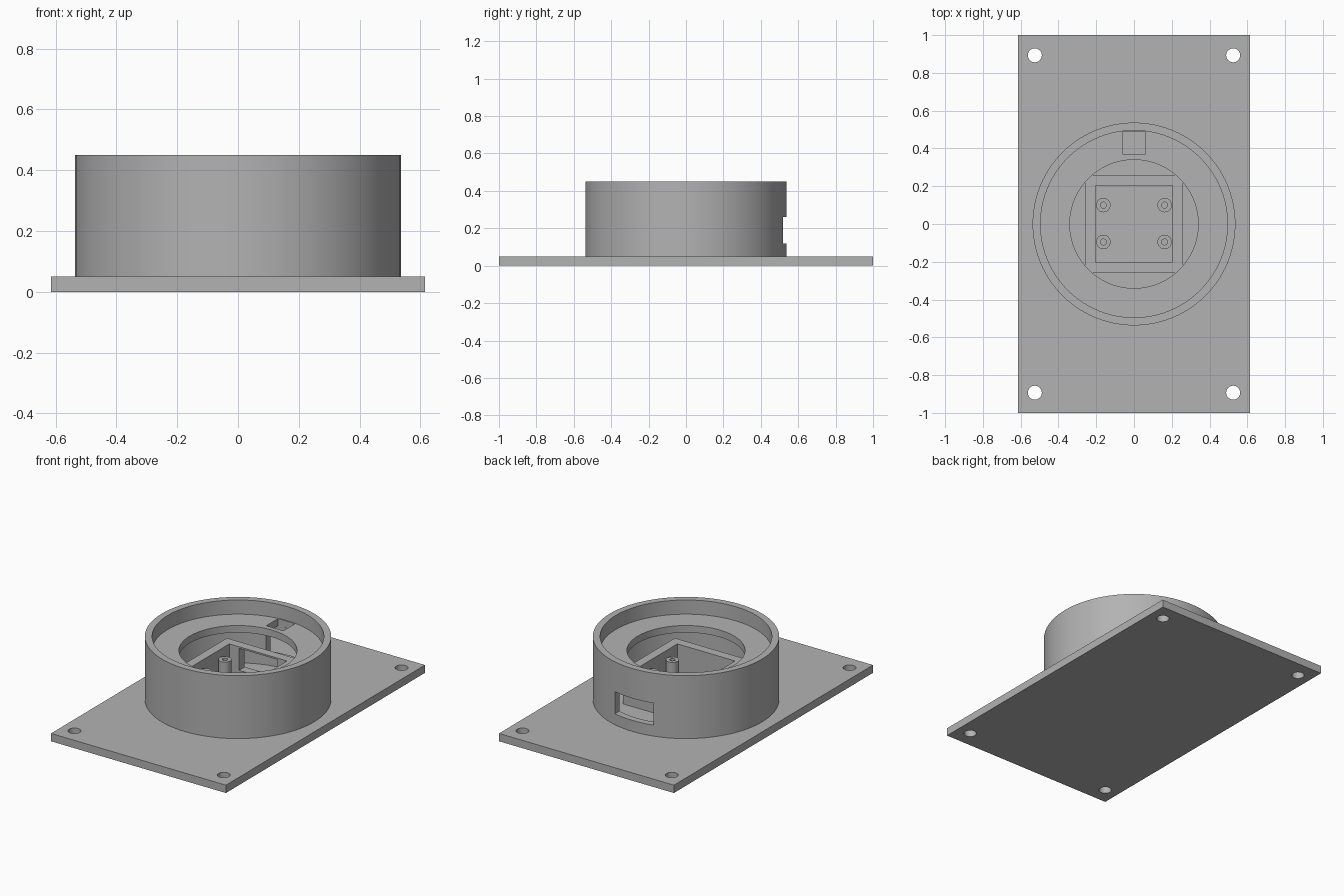
import bpy
import bmesh
import math
from mathutils import Matrix, Vector

cube = bpy.data.objects.get("Cube")
if cube:
    bpy.data.objects.remove(cube, do_unlink=True)

grey = bpy.data.materials.new("plain grey")
grey.use_nodes = True
COLOUR = (0.45, 0.45, 0.45, 1)
grey.diffuse_color = COLOUR
grey.node_tree.nodes["Principled BSDF"].inputs["Base Color"].default_value = COLOUR

# Shared heights
PLATE_TOP = 0.05
WALL_TOP = 0.45
BOX_TOP = 0.27


def make_object(name, bm):
    bmesh.ops.recalc_face_normals(bm, faces=bm.faces)
    mesh = bpy.data.meshes.new(name)
    bm.to_mesh(mesh)
    bm.free()
    mesh.materials.append(grey)
    obj = bpy.data.objects.new(name, mesh)
    bpy.context.collection.objects.link(obj)
    return obj


def box(name, low, high):
    low, high = Vector(low), Vector(high)
    bm = bmesh.new()
    place = Matrix.Translation((low + high) / 2) @ Matrix.Diagonal((*(high - low), 1))
    bmesh.ops.create_cube(bm, size=1, matrix=place)
    return make_object(name, bm)


def cylinder(name, x, y, radius, bottom, top, sides=32):
    bm = bmesh.new()
    bmesh.ops.create_cone(bm, cap_ends=True, segments=sides, radius1=radius, radius2=radius,
                          depth=top - bottom, matrix=Matrix.Translation((x, y, (bottom + top) / 2)))
    return make_object(name, bm)


def lathe(name, profile, sides=96):
    """Revolve a closed (radius, height) outline about the z axis."""
    bm = bmesh.new()
    rings = []
    for i in range(sides):
        a = math.tau * i / sides
        rings.append([bm.verts.new((r * math.cos(a), r * math.sin(a), z)) for r, z in profile])
    count = len(profile)
    for i in range(sides):
        here, there = rings[i], rings[(i + 1) % sides]
        for j in range(count):
            k = (j + 1) % count
            bm.faces.new((here[j], there[j], there[k], here[k]))
    return make_object(name, bm)


def cut(target, cutter):
    """Subtract the cutter, bake the result and discard the cutter."""
    cutter.hide_render = True
    mod = target.modifiers.new("cut", 'BOOLEAN')
    mod.operation = 'DIFFERENCE'
    mod.solver = 'EXACT'
    mod.object = cutter
    bpy.ops.object.select_all(action='DESELECT')
    bpy.context.view_layer.objects.active = target
    target.select_set(True)
    bpy.ops.object.modifier_apply(modifier=mod.name)
    bpy.data.objects.remove(cutter, do_unlink=True)


def smooth(obj):
    bpy.ops.object.select_all(action='DESELECT')
    bpy.context.view_layer.objects.active = obj
    obj.select_set(True)
    bpy.ops.object.shade_smooth_by_angle(angle=math.radians(30))


# Base plate with a screw hole in each corner
plate = box("base_plate", (-0.615, -1, 0), (0.615, 1, PLATE_TOP))
for sx in (-1, 1):
    for sy in (-1, 1):
        cut(plate, cylinder("screw_hole", sx * 0.525, sy * 0.893, 0.037, -0.1, 0.2))
smooth(plate)

# Round housing wall with an inner shelf around a circular opening
housing = lathe("round_housing", [
    (0.537, PLATE_TOP), (0.537, WALL_TOP), (0.495, WALL_TOP), (0.495, 0.36),
    (0.34, 0.36), (0.34, 0.315), (0.495, 0.315), (0.495, PLATE_TOP)])
# Port in the rear wall and cable notch in the shelf
cut(housing, box("port_cutter", (-0.135, 0.4, 0.12), (0.135, 0.7, 0.26)))
cut(housing, box("notch_cutter", (-0.06, 0.37, 0.28), (0.06, 0.488, 0.4)))
smooth(housing)

# Square inner box, open at the top, with a rear port
frame = box("inner_box", (-0.26, -0.26, PLATE_TOP), (0.26, 0.26, BOX_TOP))
cut(frame, box("box_cavity", (-0.203, -0.203, 0), (0.203, 0.203, 0.4)))
cut(frame, box("box_port", (-0.135, 0.15, 0.12), (0.135, 0.3, 0.26)))

# Four hollow standoffs inside the box
for sx, side in ((-1, "right"), (1, "left")):
    for y, end in ((-0.095, "front"), (0.1, "back")):
        post = cylinder(f"standoff_{end}_{side}", sx * 0.162, y, 0.038, PLATE_TOP, 0.222)
        cut(post, cylinder("standoff_bore", sx * 0.162, y, 0.016, 0.1, 0.3, 24))
        smooth(post)
